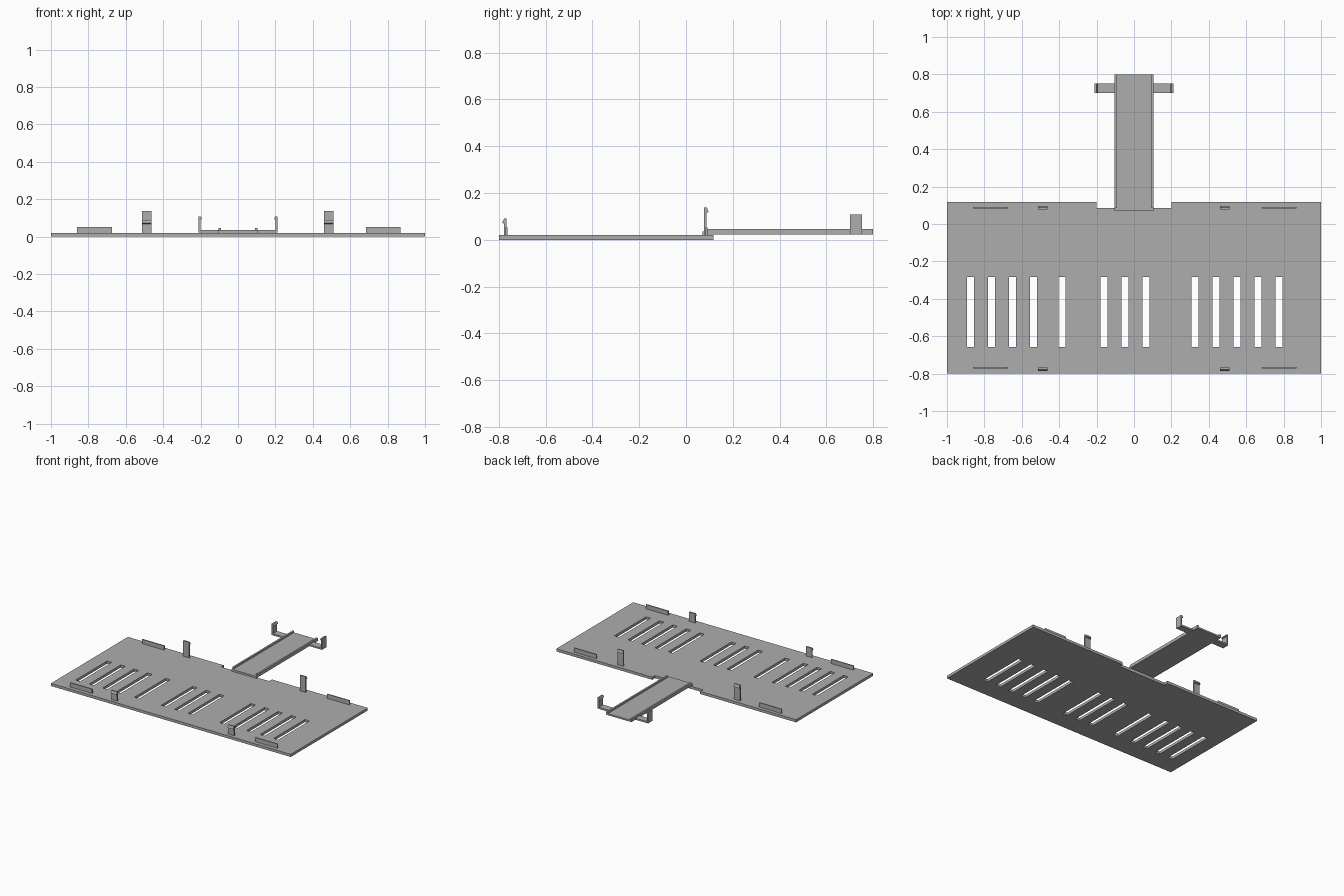
import bpy, bmesh

old = bpy.data.objects.get("Cube")
if old:
    bpy.data.objects.remove(old, do_unlink=True)

GREY = (0.42, 0.42, 0.42, 1)
grey = bpy.data.materials.new("plain_grey")
grey.use_nodes = True
grey.diffuse_color = GREY
grey.node_tree.nodes["Principled BSDF"].inputs["Base Color"].default_value = GREY


def finish(name, bm):
    bmesh.ops.recalc_face_normals(bm, faces=bm.faces)
    mesh = bpy.data.meshes.new(name)
    bm.to_mesh(mesh)
    bm.free()
    mesh.materials.append(grey)
    obj = bpy.data.objects.new(name, mesh)
    bpy.context.collection.objects.link(obj)
    return obj


def extrude(name, points, offset):
    """Solid made by sweeping a flat outline along an offset."""
    bm = bmesh.new()
    face = bm.faces.new([bm.verts.new(p) for p in points])
    moved = bmesh.ops.extrude_face_region(bm, geom=[face], use_keep_orig=True)
    verts = [v for v in moved["geom"] if isinstance(v, bmesh.types.BMVert)]
    bmesh.ops.translate(bm, verts=verts, vec=offset)
    return finish(name, bm)


def box(name, x, y, z):
    pts = [(x[0], y[0], z[0]), (x[1], y[0], z[0]), (x[1], y[1], z[0]), (x[0], y[1], z[0])]
    return extrude(name, pts, (0, 0, z[1] - z[0]))


# Base plate: a cell grid with the slots and the rear notch left open
TOP = 0.02
SLOT_W = 0.038
slots = [-0.893 + 0.1123 * i for i in range(4)] + [-0.404]
slots += [-0.18 + 0.1123 * i for i in range(3)]
slots += [0.307 + 0.1123 * i for i in range(5)]
xs = sorted([-1, -0.2, 0.2, 1] + slots + [s + SLOT_W for s in slots])
ys = [-0.8, -0.658, -0.283, 0.085, 0.117]

bm = bmesh.new()
grid = [[bm.verts.new((x, y, 0)) for y in ys] for x in xs]
for i in range(len(xs) - 1):
    mid = (xs[i] + xs[i + 1]) / 2
    in_slot = any(s < mid < s + SLOT_W for s in slots)
    for j in range(len(ys) - 1):
        if (j == 1 and in_slot) or (j == 3 and abs(mid) < 0.2):
            continue
        bm.faces.new((grid[i][j], grid[i + 1][j], grid[i + 1][j + 1], grid[i][j + 1]))
bmesh.ops.delete(bm, geom=[v for v in bm.verts if not v.link_faces], context="VERTS")
moved = bmesh.ops.extrude_face_region(bm, geom=bm.faces[:], use_keep_orig=True)
bmesh.ops.translate(bm, vec=(0, 0, TOP),
                    verts=[v for v in moved["geom"] if isinstance(v, bmesh.types.BMVert)])
finish("base_plate", bm)

# Locating ribs and snap clips along the front and rear edges
for side, rib_x, clip_x in (("right", -0.861, -0.512), ("left", 0.684, 0.461)):
    for end, rib_y in (("front", -0.772), ("rear", 0.084)):
        box(f"{end}_{side}_rib", (rib_x, rib_x + 0.186), (rib_y, rib_y + 0.008), (TOP, 0.052))
    for end, y, out, top in (("front", -0.767, -1, 0.09), ("rear", 0.078, 1, 0.137)):
        outline = [(0, TOP), (0.01, TOP), (0.01, top - 0.022), (0.019, top - 0.018),
                   (0.011, top), (0, top)]
        extrude(f"{end}_{side}_clip", [(clip_x, y + out * d, z) for d, z in outline],
                (0.049, 0, 0))

# Rear arm: channel section with a foot resting on the plate
box("arm_floor", (-0.105, 0.105), (0.07, 0.8), (0.023, 0.035))
box("arm_foot", (-0.105, 0.105), (0.07, 0.085), (0.019, 0.025))
for side, s in (("right", -1), ("left", 1)):
    box(f"arm_{side}_rail", sorted((s * 0.092, s * 0.105)), (0.085, 0.8), (0.023, 0.047))
    # Crossbar ending in an upright with an inward hook
    outline = [(0.1, 0.023), (0.21, 0.023), (0.21, 0.108), (0.2, 0.108),
               (0.192, 0.094), (0.2, 0.09), (0.2, 0.035), (0.1, 0.035)]
    extrude(f"arm_{side}_hook", [(s * x, 0.7, z) for x, z in outline], (0, 0.052, 0))
